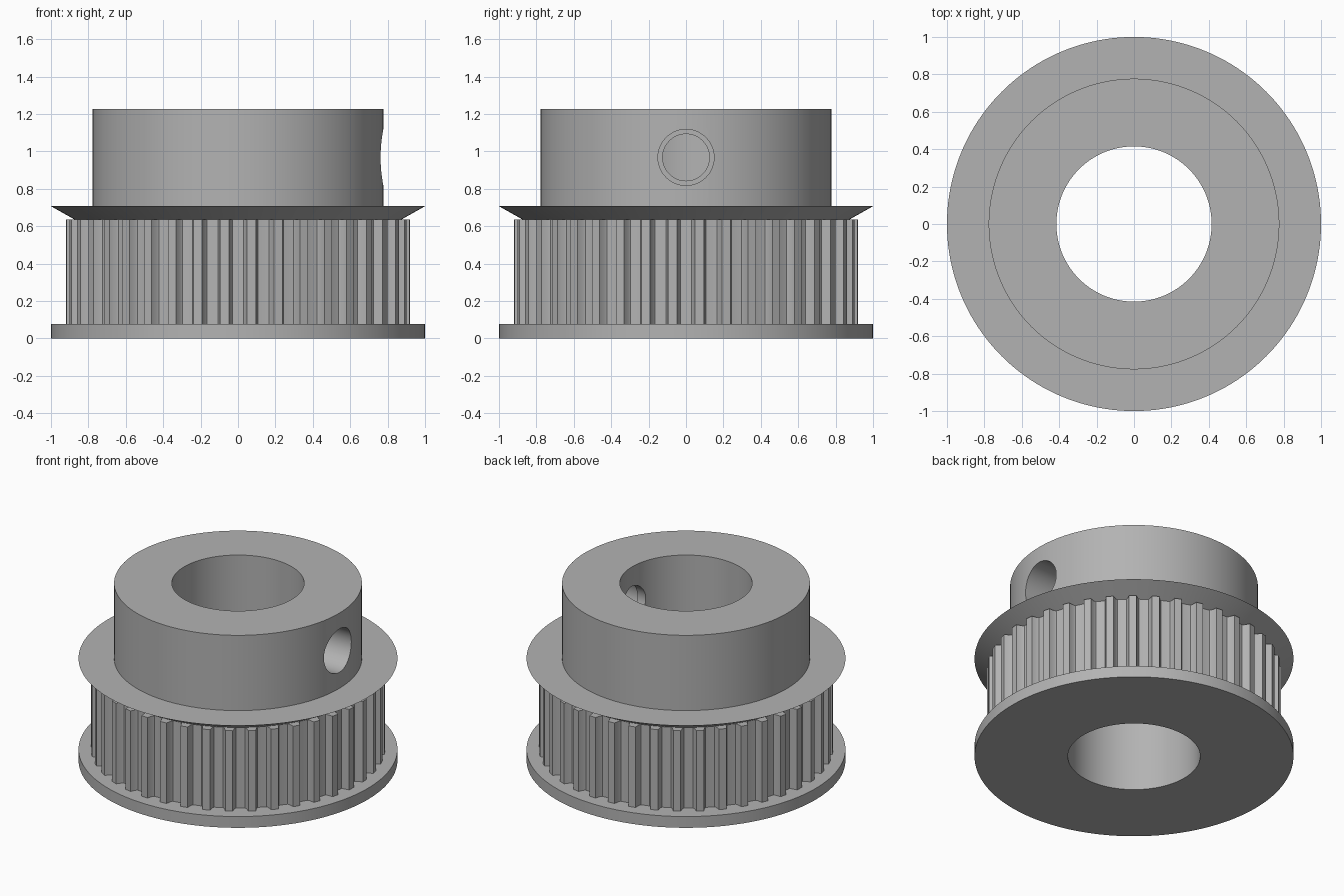
import bpy, bmesh, math
from mathutils import Matrix

old = bpy.data.objects.get("Cube")
if old:
    bpy.data.objects.remove(old, do_unlink=True)

BORE, HUB_R, FLANGE_R = 0.415, 0.777, 1.0
TIP_R, ROOT_R, TEETH = 0.922, 0.872, 40
Z_LOW, Z_TEETH, Z_FLANGE, Z_TOP = 0.078, 0.635, 0.707, 1.228
HOLE_Z = 0.968

metal = bpy.data.materials.new("grey metal")
metal.use_nodes = True
grey = (0.45, 0.45, 0.45, 1)
metal.diffuse_color = grey
metal.node_tree.nodes["Principled BSDF"].inputs["Base Color"].default_value = grey


def add_object(name, bm):
    mesh = bpy.data.meshes.new(name)
    bm.to_mesh(mesh)
    bm.free()
    mesh.materials.append(metal)
    obj = bpy.data.objects.new(name, mesh)
    bpy.context.collection.objects.link(obj)
    return obj


def lathe(name, profile, closed=False, steps=160, matrix=Matrix()):
    """Spin a radius/height profile, listed anticlockwise, around z."""
    bm = bmesh.new()
    verts = [bm.verts.new((r, 0, z)) for r, z in profile]
    pairs = list(zip(verts, verts[1:] + verts[:1]))
    edges = [bm.edges.new(p) for p in (pairs if closed else pairs[:-1])]
    bmesh.ops.spin(bm, geom=verts + edges, cent=(0, 0, 0), axis=(0, 0, 1),
                   angle=math.tau, steps=steps, use_merge=True)
    bmesh.ops.remove_doubles(bm, verts=bm.verts, dist=1e-5)
    bmesh.ops.recalc_face_normals(bm, faces=bm.faces)
    bm.transform(matrix)
    return add_object(name, bm)


def smooth(obj, angle):
    bpy.ops.object.select_all(action="DESELECT")
    obj.select_set(True)
    bpy.context.view_layer.objects.active = obj
    bpy.ops.object.shade_smooth_by_angle(angle=math.radians(angle))


# Hub with its bore running the whole height
hub = lathe("hub", [(BORE, 0), (HUB_R, 0), (HUB_R, Z_TOP), (BORE, Z_TOP)], True)

# Stepped set screw hole through the +x wall of the hub
drill = lathe("screw_hole_cutter",
              [(0, 0.2), (0.125, 0.2), (0.125, 0.46), (0.15, 0.46), (0.15, 0.9), (0, 0.9)],
              steps=48,
              matrix=Matrix.Translation((0, 0, HOLE_Z)) @ Matrix.Rotation(math.pi / 2, 4, "Y"))
drill.hide_render = True
cut = hub.modifiers.new("screw_hole", "BOOLEAN")
cut.operation, cut.object, cut.solver = "DIFFERENCE", drill, "EXACT"
bpy.context.view_layer.objects.active = hub
bpy.ops.object.modifier_apply(modifier=cut.name)
bpy.data.objects.remove(drill, do_unlink=True)

# Flat lower flange and bevelled upper flange
lower = lathe("lower_flange", [(HUB_R, 0), (FLANGE_R, 0), (FLANGE_R, Z_LOW), (HUB_R, Z_LOW)])
upper = lathe("upper_flange", [(ROOT_R, Z_TEETH), (FLANGE_R, Z_FLANGE), (HUB_R, Z_FLANGE)])

# Toothed band: each pitch is a rounded groove followed by a flat tooth tip
pitch = math.tau / TEETH
half = 0.34 * pitch
groove = [(-1, TIP_R), (-0.78, ROOT_R + 0.012), (-0.62, ROOT_R + 0.002), (0, ROOT_R),
          (0.62, ROOT_R + 0.002), (0.78, ROOT_R + 0.012), (1, TIP_R)]
outline = [(i * pitch + a * half, r) for i in range(TEETH) for a, r in groove]
bm = bmesh.new()
rings = [[bm.verts.new((s * math.cos(a), s * math.sin(a), z)) for a, s in ring]
         for ring, z in ((outline, Z_LOW), (outline, Z_TEETH),
                         ([(a, HUB_R) for a, r in outline], Z_TEETH))]
for low, high in zip(rings, rings[1:]):
    for i in range(len(low)):
        j = (i + 1) % len(low)
        bm.faces.new((low[i], low[j], high[j], high[i]))
bmesh.ops.recalc_face_normals(bm, faces=bm.faces)
teeth = add_object("toothed_band", bm)

for part in (hub, lower, upper, teeth):
    smooth(part, 30)
